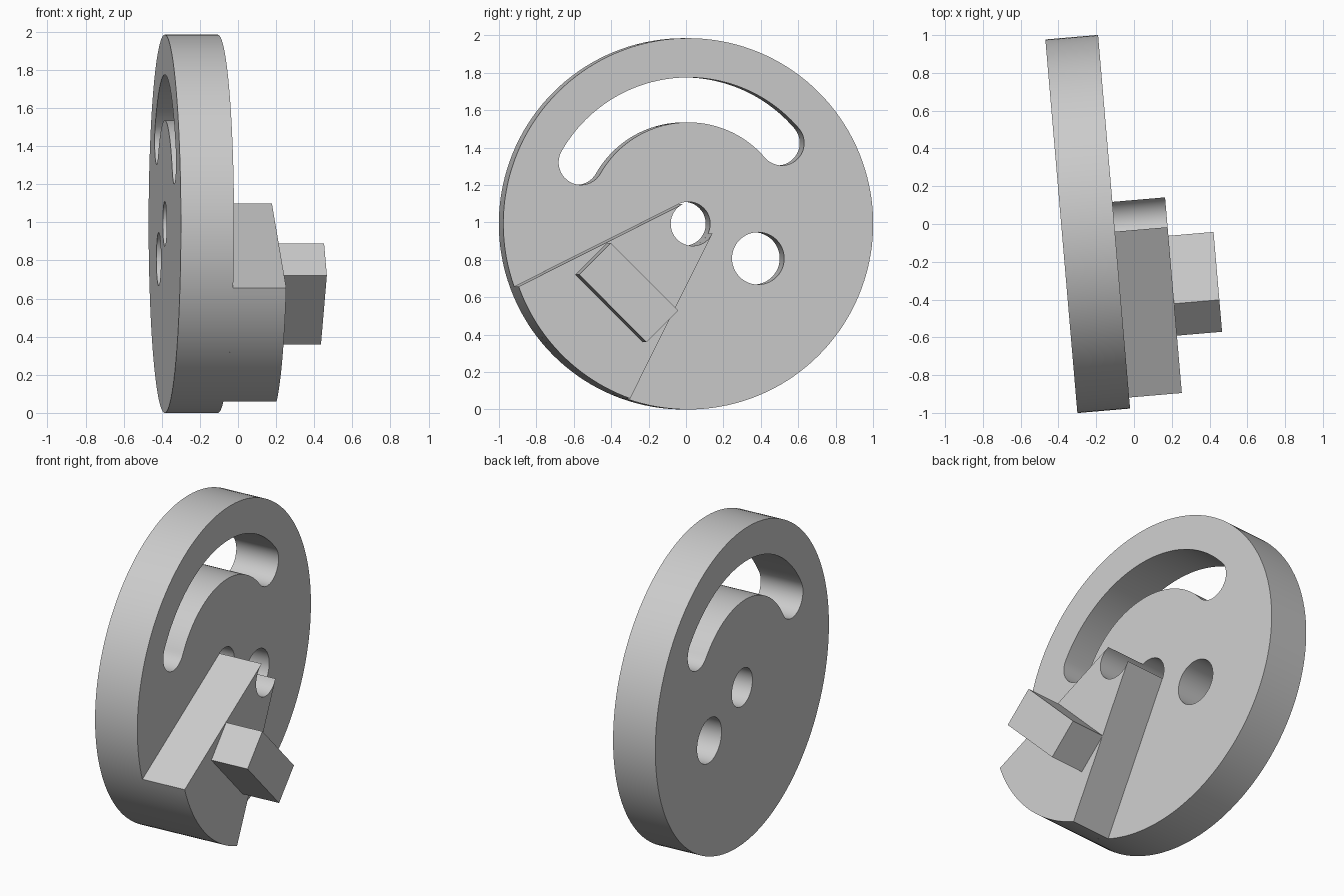
import bpy, bmesh, math
from math import sin, cos, radians
from mathutils import Matrix, Vector

cube = bpy.data.objects.get("Cube")
if cube:
    bpy.data.objects.remove(cube)

R = 0.9925        # disc radius
BORE = 0.118      # centre hole radius
T = 0.28          # plate thickness
TURN = radians(4.9)

# Profile plane: X runs along the disc, Y is up, Z is the disc axis
axis = Vector((cos(TURN), sin(TURN), 0))
along = Vector((-sin(TURN), cos(TURN), 0))
place = Matrix((along, (0, 0, 1), axis)).transposed().to_4x4()
place.translation = (-0.245, 0, R)

grey = bpy.data.materials.new("plain grey")
grey.use_nodes = True
grey.diffuse_color = (0.6, 0.6, 0.6, 1)
grey.node_tree.nodes["Principled BSDF"].inputs["Base Color"].default_value = (0.6, 0.6, 0.6, 1)


def arc(r, start, end, n, centre=(0, 0)):
    """Points on an arc, angles in degrees."""
    steps = [radians(start + (end - start) * i / n) for i in range(n + 1)]
    return [(centre[0] + r * cos(a), centre[1] + r * sin(a)) for a in steps]


def circle(r, n, centre=(0, 0)):
    return arc(r, 0, 360, n, centre)[:-1]


def slot(r, half, a, b):
    """Curved slot with round ends between angles a and b."""
    def end(t):
        return (r * cos(radians(t)), r * sin(radians(t)))
    return (arc(r + half, a, b, 48) + arc(half, b, b + 180, 20, end(b))[1:]
            + arc(r - half, b, a, 48)[1:] + arc(half, a + 180, a + 360, 20, end(a))[1:-1])


def plate(name, outlines, low, high):
    """Extrude filled outlines (first is the edge, others are holes)."""
    curve = bpy.data.curves.new(name + "_profile", "CURVE")
    curve.dimensions = "2D"
    curve.fill_mode = "BOTH"
    curve.extrude = (high - low) / 2
    for pts in outlines:
        spline = curve.splines.new("POLY")
        spline.points.add(len(pts) - 1)
        for p, (x, y) in zip(spline.points, pts):
            p.co = (x, y, 0, 1)
        spline.use_cyclic_u = True
    helper = bpy.data.objects.new(name + "_profile", curve)
    bpy.context.collection.objects.link(helper)
    graph = bpy.context.evaluated_depsgraph_get()
    mesh = bpy.data.meshes.new_from_object(helper.evaluated_get(graph))
    bpy.data.objects.remove(helper)

    bm = bmesh.new()
    bm.from_mesh(mesh)
    bmesh.ops.remove_doubles(bm, verts=bm.verts, dist=0.0001)
    bmesh.ops.translate(bm, verts=bm.verts, vec=(0, 0, (low + high) / 2))
    bmesh.ops.transform(bm, verts=bm.verts, matrix=place)
    bmesh.ops.recalc_face_normals(bm, faces=bm.faces)
    bm.to_mesh(mesh)
    bm.free()

    mesh.materials.clear()
    mesh.materials.append(grey)
    obj = bpy.data.objects.new(name, mesh)
    bpy.context.collection.objects.link(obj)
    bpy.ops.object.select_all(action="DESELECT")
    obj.select_set(True)
    bpy.context.view_layer.objects.active = obj
    bpy.ops.object.shade_smooth_by_angle(angle=radians(30))
    return obj


# Disc with centre bore, side hole and curved slot
plate("disc", [circle(R, 144), circle(BORE, 48),
               circle(0.14, 48, (0.375, -0.185)),
               slot(0.6625, 0.12, 40.7, 150.3)], -T / 2, T / 2)

# Wedge whose straight sides are tangent to the bore
touch = 108.4
rim = touch - math.degrees(math.acos(BORE / R))
plate("wedge", [arc(R, 225 - rim, 225 + rim, 24)
                + arc(BORE, 225 + touch, 225 - touch, 32)], T / 2, T * 1.5)

# Block standing on the wedge, turned by 45 degrees
turn = Matrix.Rotation(radians(-45), 2)
mid = Vector((-0.364, -0.3675))
block = [mid + turn @ Vector((x * 0.255, y * 0.12))
         for x, y in ((-1, -1), (1, -1), (1, 1), (-1, 1))]
plate("block", [block], T * 1.5, T * 1.5 + 0.24)
